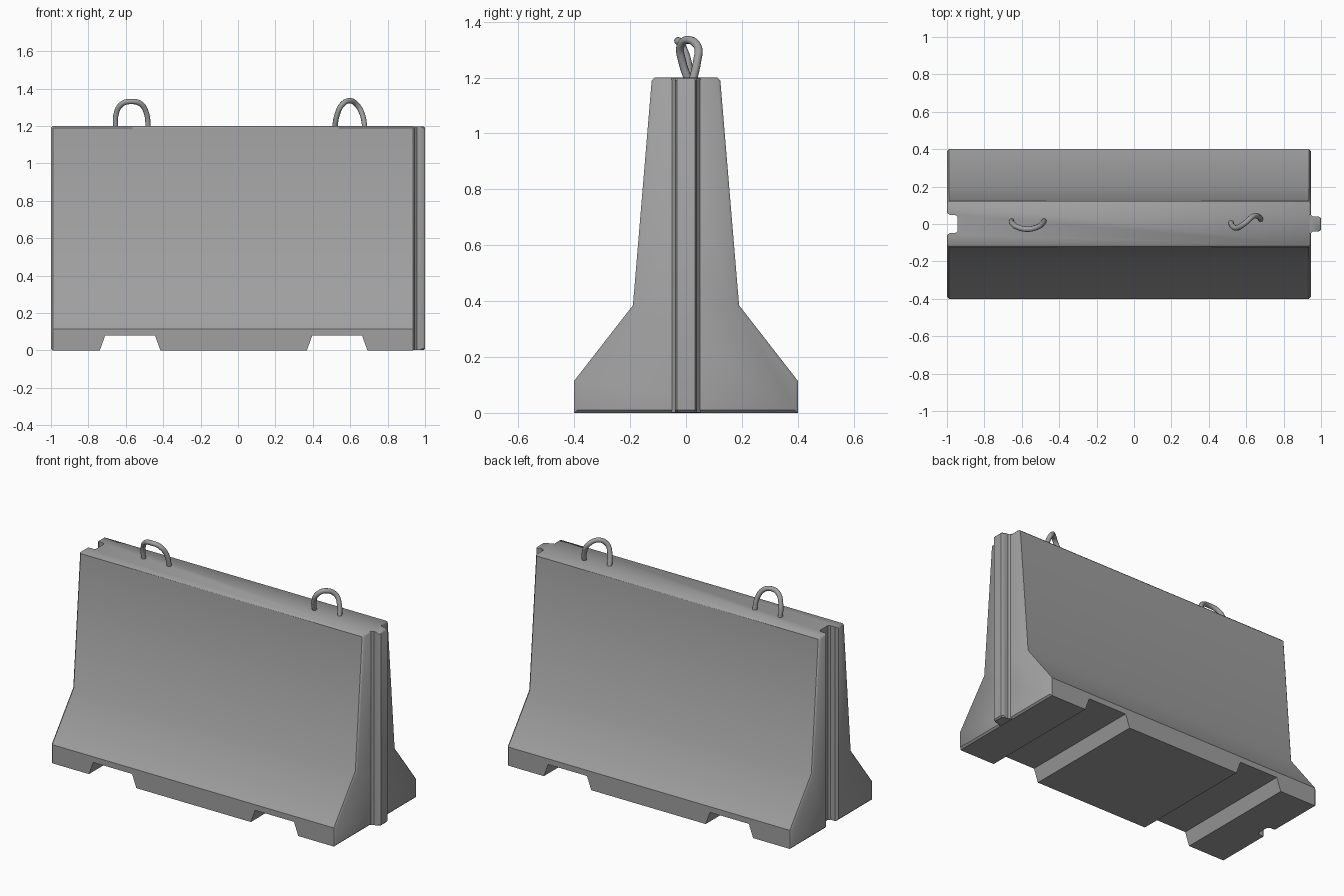
import bpy, bmesh, math
from mathutils import Vector

if "Cube" in bpy.data.objects:
    bpy.data.objects.remove(bpy.data.objects["Cube"])

# Dark concrete and steel
grey = bpy.data.materials.new('dark_grey')
grey.diffuse_color = (0.35, 0.35, 0.35, 1)
grey.use_nodes = True
grey.node_tree.nodes["Principled BSDF"].inputs["Base Color"].default_value = grey.diffuse_color


def prism(name, pts, direction, to3d, bevel=None):
    """Extrude a 2D outline; bevel is an optional (edge test, width)."""
    bm = bmesh.new()
    face = bm.faces.new([bm.verts.new(to3d(*p)) for p in pts])
    ext = bmesh.ops.extrude_face_region(bm, geom=[face])
    moved = [v for v in ext['geom'] if isinstance(v, bmesh.types.BMVert)]
    bmesh.ops.translate(bm, verts=moved, vec=Vector(direction))
    bmesh.ops.recalc_face_normals(bm, faces=bm.faces)
    if bevel:
        test, width = bevel
        edges = [e for e in bm.edges if test(*[v.co for v in e.verts])]
        bmesh.ops.bevel(bm, geom=edges, offset=width, segments=1,
                        profile=0.5, affect='EDGES')
    bmesh.ops.recalc_face_normals(bm, faces=bm.faces)
    me = bpy.data.meshes.new(name)
    bm.to_mesh(me)
    bm.free()
    me.materials.append(grey)
    ob = bpy.data.objects.new(name, me)
    bpy.context.collection.objects.link(ob)
    return ob


def cut(target, cutter):
    """Subtract the cutter and discard it."""
    mod = target.modifiers.new(cutter.name, 'BOOLEAN')
    mod.operation = 'DIFFERENCE'
    mod.solver = 'EXACT'
    mod.object = cutter
    bpy.context.view_layer.objects.active = target
    bpy.ops.object.modifier_apply(modifier=mod.name)
    bpy.data.objects.remove(cutter)


def smooth(ob, limit=36):
    """Smooth shading; chamfers blend into the end caps and the top."""
    bm = bmesh.new()
    bm.from_mesh(ob.data)
    for f in bm.faces:
        f.smooth = True
    for e in bm.edges:
        if len(e.link_faces) != 2:
            continue
        ang = math.degrees(e.calc_face_angle(0))
        n = [f.normal for f in e.link_faces]
        flat = any(abs(v.x) > 0.99 or v.z > 0.99 for v in n)
        blend = flat and ang < 50 and min(v.z for v in n) > -0.6
        e.smooth = ang < limit or blend
    bm.to_mesh(ob.data)
    bm.free()


# Barrier body: splayed profile with chamfered ends and top
X0, X1 = -1.0, 0.945
half = [(0.4, 0), (0.4, 0.115), (0.19, 0.385), (0.122, 1.2)]
profile = half + [(-y, z) for y, z in reversed(half)]
body = prism('barrier_body', profile, (X1 - X0, 0, 0),
             lambda y, z: (X0, y, z),
             (lambda a, b: abs(a.x - b.x) < 1e-4 or
              (a.z > 1.19 and b.z > 1.19), 0.01))

# Groove in the left end
groove_half = [(-1.05, 0.06), (-1.0, 0.06), (-0.985, 0.048),
               (-0.955, 0.048), (-0.943, 0.038)]
cut(body, prism('groove_cutter',
                groove_half + [(x, -y) for x, y in reversed(groove_half)],
                (0, 0, 1.4), lambda x, y: (x, y, -0.1)))

# Forklift notches through the base
for side, cx in (('left', -0.577), ('right', 0.53)):
    cut(body, prism(side + '_notch_cutter',
                    [(cx - 0.198, -0.1), (cx - 0.162, 0), (cx - 0.133, 0.08),
                     (cx + 0.133, 0.08), (cx + 0.162, 0), (cx + 0.198, -0.1)],
                    (0, 1.2, 0), lambda x, z: (x, -0.6, z)))
smooth(body)

# Tongue on the right end
tongue_half = [(0.92, 0.052), (0.943, 0.052), (0.957, 0.04),
               (0.988, 0.04), (1.0, 0.032)]
tongue = prism('end_tongue',
               tongue_half + [(x, -y) for x, y in reversed(tongue_half)],
               (0, 0, 1.196), lambda x, y: (x, y, 0.002),
               (lambda a, b: abs(a.z - b.z) < 1e-4 and min(a.x, b.x) > 0.98,
                0.008))
smooth(tongue)


# Bent steel lifting loops
def loop(name, pts):
    cu = bpy.data.curves.new(name, 'CURVE')
    cu.dimensions = '3D'
    cu.bevel_depth = 0.0145
    cu.bevel_resolution = 3
    cu.resolution_u = 8
    cu.use_fill_caps = True
    cu.materials.append(grey)
    sp = cu.splines.new('BEZIER')
    sp.bezier_points.add(len(pts) - 1)
    for bp, p in zip(sp.bezier_points, pts):
        bp.co = p
        bp.handle_left_type = bp.handle_right_type = 'AUTO'
    sp.use_smooth = True
    bpy.context.collection.objects.link(bpy.data.objects.new(name, cu))


loop('left_lifting_loop',
     [(-0.655, 0.018, 1.18), (-0.65, 0.002, 1.27), (-0.62, -0.018, 1.318),
      (-0.57, -0.028, 1.331), (-0.52, -0.018, 1.318), (-0.49, 0.002, 1.27),
      (-0.48, 0.018, 1.18)])
loop('right_lifting_loop',
     [(0.516, 0.012, 1.18), (0.53, -0.014, 1.26), (0.555, -0.02, 1.312),
      (0.595, 0.006, 1.335), (0.64, 0.043, 1.308), (0.665, 0.04, 1.26),
      (0.68, 0.022, 1.18)])
